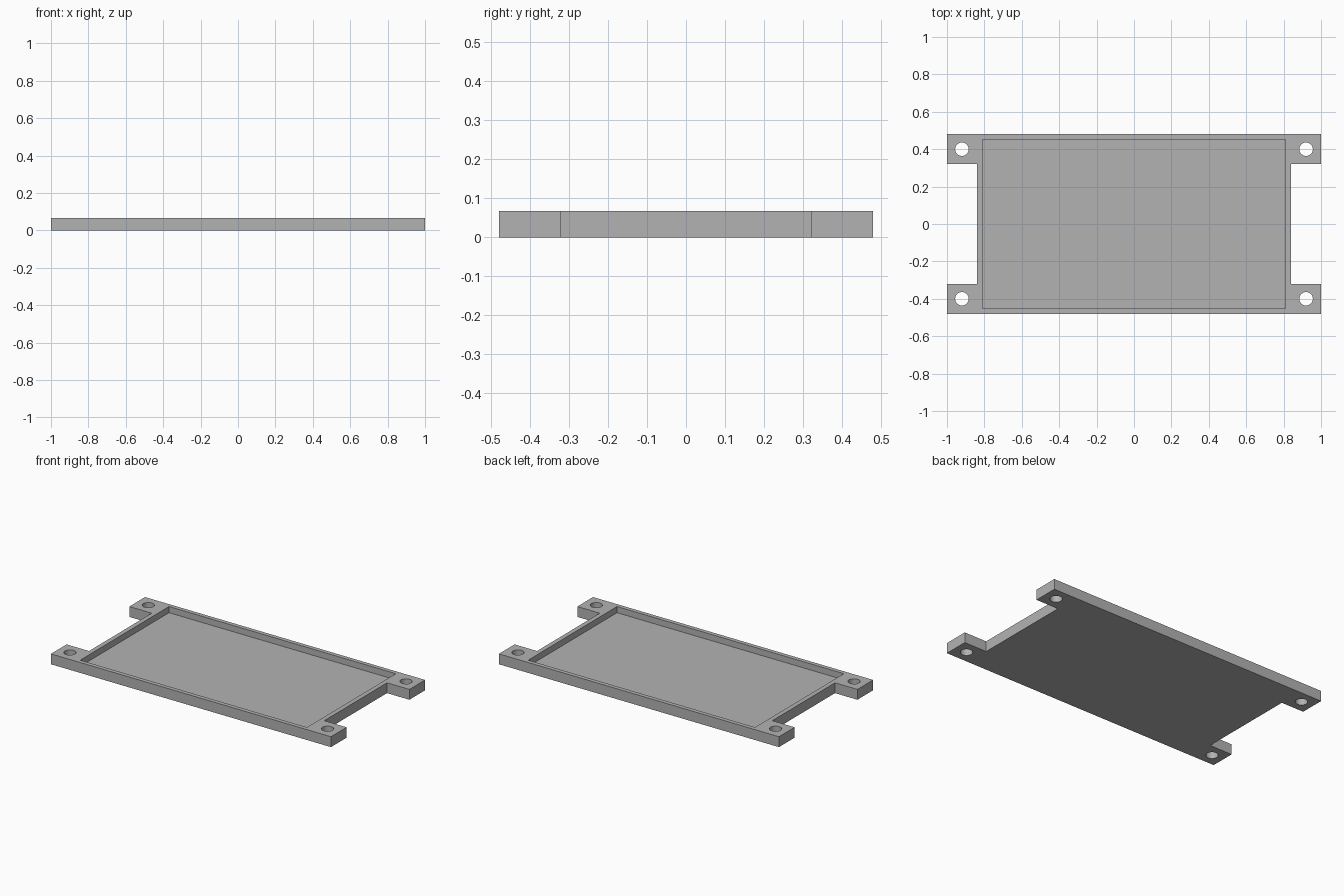
import bpy
import bmesh
from math import radians

if "Cube" in bpy.data.objects:
    bpy.data.objects.remove(bpy.data.objects["Cube"], do_unlink=True)

HEIGHT, FLOOR = 0.067, 0.027
HALF_X, HALF_Y = 1.0, 0.48
BODY_X, TAB_Y = 0.84, 0.32
POCKET_X, POCKET_Y = 0.81, 0.453
HOLE_X, HOLE_Y, HOLE_R = 0.92, 0.40, 0.036

grey = bpy.data.materials.new("grey")
grey.use_nodes = True
colour = (0.45, 0.45, 0.45, 1)
grey.diffuse_color = colour
grey.node_tree.nodes["Principled BSDF"].inputs["Base Color"].default_value = colour


def prism(name, outline, bottom, top):
    """Extrude a flat outline between two heights."""
    bm = bmesh.new()
    face = bm.faces.new([bm.verts.new((x, y, bottom)) for x, y in outline])
    moved = bmesh.ops.extrude_face_region(bm, geom=[face])["geom"]
    verts = [v for v in moved if isinstance(v, bmesh.types.BMVert)]
    bmesh.ops.translate(bm, verts=verts, vec=(0, 0, top - bottom))
    bmesh.ops.recalc_face_normals(bm, faces=bm.faces)
    mesh = bpy.data.meshes.new(name)
    bm.to_mesh(mesh)
    bm.free()
    mesh.materials.append(grey)
    obj = bpy.data.objects.new(name, mesh)
    bpy.context.collection.objects.link(obj)
    return obj


def cut(target, cutter):
    """Subtract a cutter, apply the cut and remove the cutter."""
    cutter.hide_render = True
    mod = target.modifiers.new("cut", "BOOLEAN")
    mod.operation = "DIFFERENCE"
    mod.solver = "EXACT"
    mod.object = cutter
    bpy.context.view_layer.objects.active = target
    bpy.ops.object.modifier_apply(modifier=mod.name)
    bpy.data.objects.remove(cutter, do_unlink=True)


# Tray outline with four corner tabs
right_side = [(HALF_X, -HALF_Y), (HALF_X, -TAB_Y), (BODY_X, -TAB_Y),
              (BODY_X, TAB_Y), (HALF_X, TAB_Y), (HALF_X, HALF_Y)]
outline = right_side + [(-x, -y) for x, y in right_side]
tray = prism("mounting_tray", outline, 0, HEIGHT)

# Shallow open pocket
pocket = [(-POCKET_X, -POCKET_Y), (POCKET_X, -POCKET_Y),
          (POCKET_X, POCKET_Y), (-POCKET_X, POCKET_Y)]
cut(tray, prism("pocket_cutter", pocket, FLOOR, HEIGHT * 2))

# Screw hole through each tab
for sx in (-1, 1):
    for sy in (-1, 1):
        bpy.ops.mesh.primitive_cylinder_add(
            vertices=32, radius=HOLE_R, depth=HEIGHT * 4,
            location=(sx * HOLE_X, sy * HOLE_Y, 0))
        drill = bpy.context.object
        drill.name = "hole_cutter"
        drill.data.materials.append(grey)
        cut(tray, drill)

# Smooth hole walls, crisp edges elsewhere
bpy.ops.object.select_all(action="DESELECT")
tray.select_set(True)
bpy.context.view_layer.objects.active = tray
bpy.ops.object.shade_smooth_by_angle(angle=radians(30))
